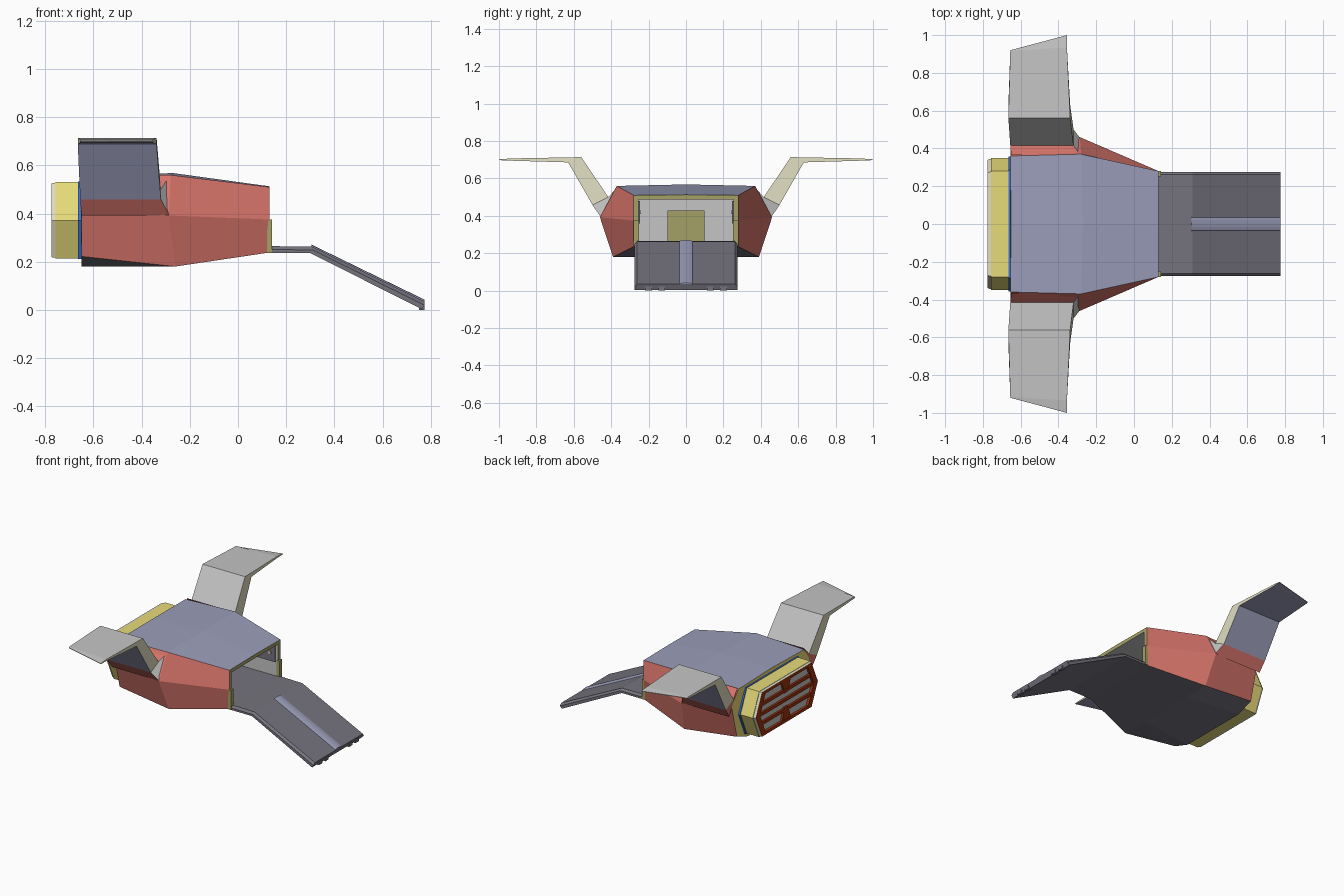
import bpy, bmesh, math
from mathutils import Vector, Matrix

if "Cube" in bpy.data.objects:
    bpy.data.objects.remove(bpy.data.objects["Cube"])


def material(name, rgb):
    m = bpy.data.materials.new(name)
    lin = [c / 12.92 if c <= 0.04045 else ((c + 0.055) / 1.055) ** 2.4 for c in rgb]
    m.diffuse_color = (*lin, 1)
    m.use_nodes = True
    m.node_tree.nodes["Principled BSDF"].inputs["Base Color"].default_value = m.diffuse_color
    return m


NAMES = ["red", "lavender", "dark_grey", "light_grey", "cream", "yellow", "olive", "rust", "blue"]
RGB = [(.85, .46, .42), (.61, .62, .73), (.46, .45, .49), (.77, .77, .77), (.87, .86, .75),
       (.91, .86, .48), (.64, .63, .40), (.62, .20, .06), (.25, .45, .85)]
MATS = [material(n, c) for n, c in zip(NAMES, RGB)]
RED, LAV, DARK, GREY, CREAM, YELLOW, OLIVE, RUST, BLUE = range(9)


def finish(name, bm):
    bmesh.ops.recalc_face_normals(bm, faces=bm.faces)
    me = bpy.data.meshes.new(name)
    bm.to_mesh(me)
    bm.free()
    for m in MATS:
        me.materials.append(m)
    ob = bpy.data.objects.new(name, me)
    bpy.context.collection.objects.link(ob)
    return ob


def loft(name, sections, mat, cap=(0, 0), closed=False):
    """Skin matching loops; mat(segment, edge) gives the colour index."""
    bm = bmesh.new()
    rings = [[bm.verts.new(p) for p in s] for s in sections]
    n = len(rings[0])
    pairs = list(zip(rings, rings[1:] + rings[:1])) if closed else list(zip(rings, rings[1:]))
    for i, (a, b) in enumerate(pairs):
        for j in range(n):
            k = (j + 1) % n
            bm.faces.new((a[j], a[k], b[k], b[j])).material_index = mat(i, j)
    if not closed:
        for ring, c in ((rings[0], cap[0]), (rings[-1], cap[1])):
            bm.faces.new(ring).material_index = c
    return finish(name, bm)


def box(name, lo, hi, mat, rot=None):
    bm = bmesh.new()
    c, d = (Vector(lo) + Vector(hi)) / 2, Vector(hi) - Vector(lo)
    bmesh.ops.create_cube(bm, size=1, matrix=Matrix.Translation(c) @ Matrix.Diagonal((*d, 1)))
    for f in bm.faces:
        f.material_index = mat
    return finish(name, bm)


def both_sides(half):
    """Full loop from a half section whose ends lie on the centre line."""
    return half + [(x, -y, z) for x, y, z in half[-2:0:-1]]


# Hull: outer skin, front rim and open cargo bay in one closed skin
rear = [(-.65, 0, .555), (-.655, .36, .55), (-.65, .43, .455), (-.65, .37, .222), (-.65, .25, .18), (-.65, 0, .18)]
middle = [(-.27, 0, .568), (-.28, .37, .56), (-.287, .46, .392), (-.26, .39, .18), (-.26, .2, .18), (-.26, 0, .18)]
front = [(.13, 0, .513), (.13, .28, .51), (.13, .28, .375), (.13, .275, .238), (.13, .2, .238), (.13, 0, .238)]
mouth = [(.13, 0, .487), (.13, .255, .487), (.13, .255, .375), (.13, .255, .262), (.13, .2, .262), (.13, 0, .262)]
bay = [(-.2, y, z) for x, y, z in mouth]


def hull_mat(i, j):
    if i == 2:
        return OLIVE
    outer = LAV if j in (0, 9) else DARK if j in (3, 4, 5, 6) else RED
    if i == 3:
        return DARK if j in (3, 4, 5, 6) else GREY
    return outer


loft("hull", [both_sides(s) for s in (rear, middle, front, mouth, bay)], hull_mat, (YELLOW, GREY))

# Cargo bay details: inner door, wall panels with studs, door posts
box("bay_door", (-.2, -.1, .262), (-.185, .1, .43), OLIVE)
box("bay_door_panel", (-.186, -.085, .275), (-.18, .085, .415), OLIVE)
for s, side in ((1, "left"), (-1, "right")):
    ys = sorted((s * .256, s * .247))
    box("bay_panel_" + side, (-.17, ys[0], .36), (.11, ys[1], .48), DARK)
    for k in range(4):
        y2 = sorted((s * .247, s * .241))
        x = -.12 + k * .06
        box(f"bay_stud_{side}_{k}", (x, y2[0], .41), (x + .02, y2[1], .43), GREY)
    y3 = sorted((s * .252, s * .281))
    box("door_post_" + side, (.12, y3[0], .238), (.142, y3[1], .375), OLIVE)

# Wings: fairing, raised strut, level blade and slanted tip


def wing(side, s):
    # rows: front x, back x (top), then y/z of top and bottom
    rows = [(-.285, -.65, .365, .557, .455, .392),
            (-.32, -.655, .415, .50, .50, .458),
            (-.338, -.665, .56, .714, .63, .686)]
    secs = [[(xf, yt, zt), (xb, yt, zt), (xb, yb, zb), (xf, yb, zb)] for xf, xb, yt, zt, yb, zb in rows]
    secs.append([(-.355, .935, .707), (-.655, .915, .707), (-.655, .915, .695), (-.355, .935, .695)])
    secs.append([(-.355, 1.0, .702), (-.655, .92, .702), (-.655, .92, .698), (-.355, 1.0, .698)])
    secs = [[(x, s * y, z) for x, y, z in sec] for sec in secs]

    def mat(i, j):
        if i == 0:
            return GREY if j == 3 else RED
        return (GREY, CREAM, LAV, CREAM)[j]
    loft("wing_" + side, secs, mat, (RED, CREAM))


wing("left", 1)
wing("right", -1)

# Engine: hexagonal housing, flange, rim and slatted grille
ZC = .372


def hexagon(x, k):
    pts = [(.28, .158), (.35, 0), (.28, -.158), (-.28, -.158), (-.35, 0), (-.28, .158)]
    return [(x, y * k, ZC + z * k) for y, z in pts]


loft("engine_housing", [hexagon(-.64, 1), hexagon(-.758, 1)], lambda i, j: YELLOW, (YELLOW, GREY))
loft("engine_flange", [hexagon(-.65, 1.02), hexagon(-.664, 1.02)], lambda i, j: BLUE, (BLUE, BLUE))
loft("engine_rim", [hexagon(-.755, .99), hexagon(-.775, .97), hexagon(-.775, .84), hexagon(-.755, .84)],
     lambda i, j: CREAM if i == 0 else RUST, closed=True)
for k, (z, w) in enumerate(((-.066, .29), (0, .32), (.066, .29))):
    box(f"grille_slat_{k}", (-.772, -w, ZC + z - .011), (-.757, w, ZC + z + .011), RUST)
for s, nm in ((1, "upper"), (-1, "lower")):
    tri = [(-.05, .14), (.05, .14), (.02, .05), (-.02, .05)]
    loft("grille_wedge_" + nm, [[(x, y, ZC + s * z) for y, z in tri] for x in (-.757, -.771)],
         lambda i, j: RUST, (RUST, RUST))

# Ramp: bent plate with chamfered sides
profile = [(.12, .265), (.31, .262), (.775, .035), (.762, .003), (.30, .236), (.12, .236)]
inner = .262


def ramp_loop(y, top):
    mid = [(x, (a + b) / 2) for (x, a), (_, b) in zip(profile[:3], profile[:2:-1])]
    use = profile if not top else [(x, m) for x, m in mid] + profile[3:]
    return [(x, y, z) for x, z in use]


loft("ramp", [ramp_loop(-.276, True), ramp_loop(-inner, False), ramp_loop(inner, False), ramp_loop(.276, True)],
     lambda i, j: DARK, (DARK, DARK))

# Raised rounded rail down the middle of the ramp
arc = [(.037 * math.cos(a), .009 * math.sin(a)) for a in [math.pi * t / 6 for t in range(7)]]
rail = [[(x, y, z + h) for y, h in arc] for x, z in ((.305, .262), (.774, .0335))]
loft("ramp_rail", rail, lambda i, j: LAV, (LAV, LAV))

# Small feet on the lower edge of the ramp
for k, y in enumerate((-.2, -.13, .13, .2)):
    box(f"ramp_foot_{k}", (.752, y - .018, 0), (.775, y + .018, .022), DARK)
